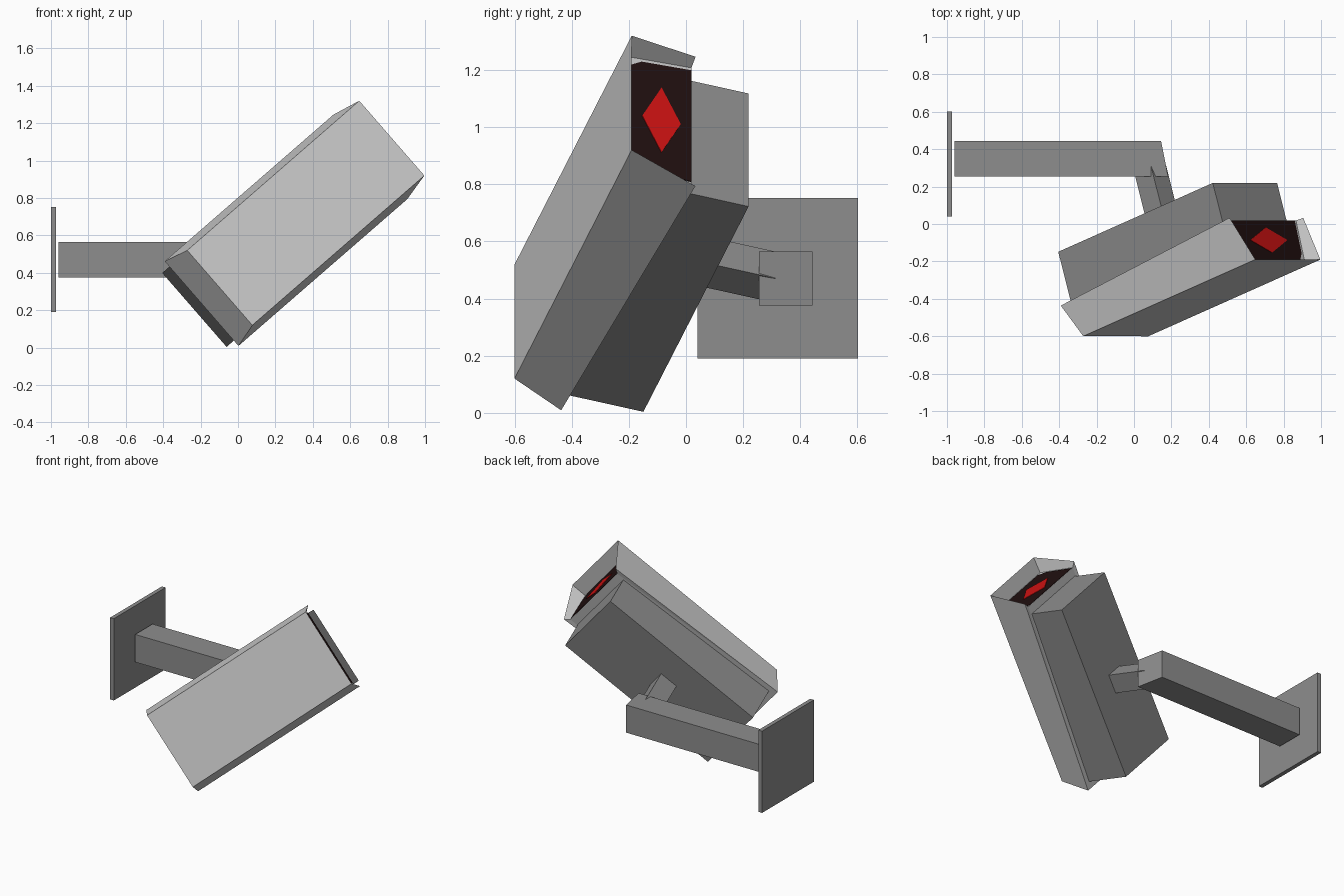
import bpy, bmesh
from mathutils import Matrix, Vector

if "Cube" in bpy.data.objects:
    bpy.data.objects.remove(bpy.data.objects["Cube"])

# Local frame of the tilted camera: u = length, v = width, n = depth away from the cover
U = Vector((0.92, 0.41, 0.80)).normalized()
N = U.cross(Vector((0.35, 0, -0.40))).normalized()
V = N.cross(U)
CAM = Matrix((U, V, N)).transposed().to_4x4()
CAM.translation = (0.3625, -0.395, 0.72)


def material(name, colour):
    m = bpy.data.materials.new(name)
    m.diffuse_color = (*colour, 1)
    m.use_nodes = True
    m.node_tree.nodes["Principled BSDF"].inputs["Base Color"].default_value = m.diffuse_color
    return m


GREY = material("mid_grey", (0.27, 0.27, 0.27))
LIGHT = material("light_grey", (0.60, 0.60, 0.60))
DARK = material("dark_glass", (0.015, 0.005, 0.005))
RED = material("red_light", (0.63, 0.006, 0.006))


def build(name, verts, faces, mat, frame=Matrix()):
    bm = bmesh.new()
    vs = [bm.verts.new(frame @ Vector(v)) for v in verts]
    for f in faces:
        bm.faces.new([vs[i] for i in f])
    bmesh.ops.recalc_face_normals(bm, faces=bm.faces)
    me = bpy.data.meshes.new(name)
    bm.to_mesh(me)
    bm.free()
    me.materials.append(mat)
    ob = bpy.data.objects.new(name, me)
    bpy.context.collection.objects.link(ob)


def prism(name, base, offset, mat, frame=Matrix()):
    """Extrude a closed outline along an offset."""
    k = len(base)
    verts = [Vector(p) for p in base] + [Vector(p) + Vector(offset) for p in base]
    faces = [range(k), range(k, 2 * k)]
    faces += [(i, (i + 1) % k, (i + 1) % k + k, i + k) for i in range(k)]
    build(name, verts, faces, mat, frame)


def box(name, lo, hi, mat, frame=Matrix()):
    (x0, y0, z0), (x1, y1, z1) = lo, hi
    prism(name, [(x0, y0, z0), (x1, y0, z0), (x1, y1, z0), (x0, y1, z0)],
          (0, 0, z1 - z0), mat, frame)


# Wall plate and horizontal arm with a slanted end
box("wall_plate", (-1, 0.04, 0.19), (-0.972, 0.602, 0.752), GREY)
prism("arm", [(-0.96, 0.255, 0.375), (0.182, 0.255, 0.375), (0.145, 0.443, 0.375),
              (-0.96, 0.443, 0.375)], (0, 0, 0.19), GREY)

# Short link and camera body, aligned with the camera
box("link", (-0.19, -0.062, 0.45), (-0.066, 0.062, 0.77), GREY, CAM)
box("camera_body", (-0.67, -0.262, 0.15), (0.485, 0.262, 0.485), GREY, CAM)

# Flared cover with an open visor; corners are listed for the -v then the +v side
profile = [(0.643, 0.265, 0), (-0.643, 0.265, 0), (-0.713, 0.30, 0.196), (0.57, 0.30, 0.26),
           (0.54, 0.258, 0.01), (0.54, 0.272, 0.255)]
verts = [(u, s * v, n) for s in (-1, 1) for u, v, n in profile]
faces = [(0, 1, 7, 6), (1, 2, 8, 7), (2, 5, 11, 8), (4, 5, 11, 10), (0, 4, 10, 6)]
for k in (0, 6):
    faces += [(k, k + 1, k + 2, k + 3), (k, k + 4, k + 5, k + 3), (k + 2, k + 3, k + 5)]
build("cover", verts, faces, LIGHT, CAM)

# Dark lens panel and red diamond as thin plates in the visor
half = [(0.258, 0.254), (0.247, 0.07), (0.215, 0.02)]
outline = half + [(-v, n) for v, n in reversed(half)]
prism("lens_panel", [(0.539, v, n) for v, n in outline], (0.004, 0, 0), DARK, CAM)
prism("lens_light", [(0.542, v, n) for v, n in
                     [(0.155, 0.143), (0.005, 0.214), (-0.145, 0.143), (0.005, 0.072)]],
      (0.004, 0, 0), RED, CAM)
